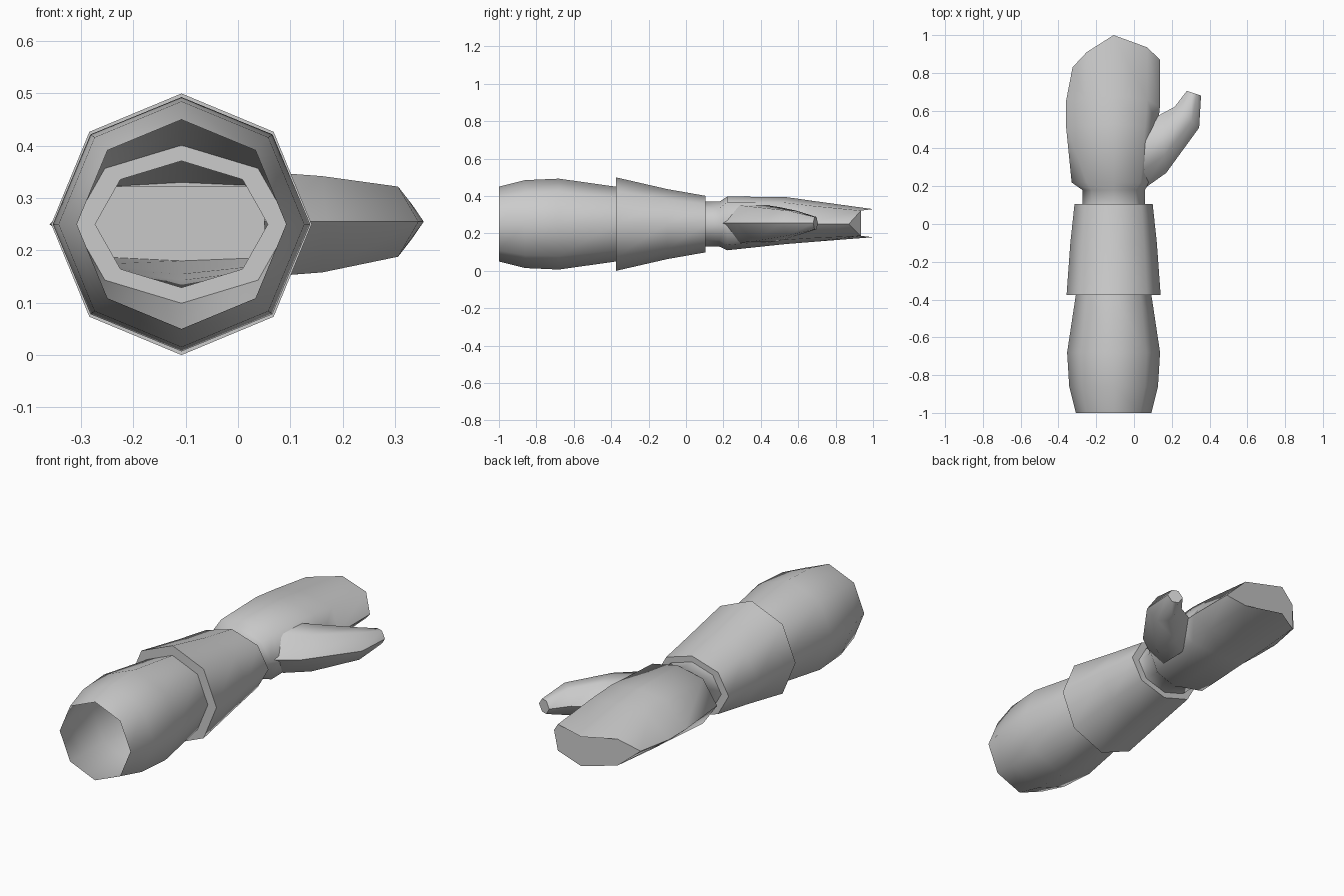
import bpy, bmesh, math

if "Cube" in bpy.data.objects:
    bpy.data.objects.remove(bpy.data.objects["Cube"])

CX, CZ = -0.108, 0.25   # long axis of the arm


def loft(name, rings, cap_end=False):
    """Skin a list of equal-sized point rings into one smooth-by-angle object."""
    bm = bmesh.new()
    loops = [[bm.verts.new(p) for p in ring] for ring in rings]
    n = len(loops[0])
    for a, b in zip(loops, loops[1:]):
        for i in range(n):
            j = (i + 1) % n
            bm.faces.new((a[i], a[j], b[j], b[i]))
    if cap_end:
        bm.faces.new(loops[-1])
    bmesh.ops.recalc_face_normals(bm, faces=bm.faces)
    mesh = bpy.data.meshes.new(name)
    bm.to_mesh(mesh)
    bm.free()
    obj = bpy.data.objects.new(name, mesh)
    bpy.context.collection.objects.link(obj)
    bpy.context.view_layer.objects.active = obj
    obj.select_set(True)
    bpy.ops.object.shade_smooth_by_angle(angle=math.radians(62))
    obj.select_set(False)
    return obj


def octagon(y, rx, rz):
    """Eight-sided ring around the arm axis."""
    return [(CX + rx * math.cos(i * math.pi / 4), y,
             CZ + rz * math.sin(i * math.pi / 4)) for i in range(8)]


def palm_ring(right, right_mid, mid, left_mid, left, top, bottom, k=0.8):
    """Eight-sided ring through five (x, y) columns; mid column is tallest."""
    zc = 0.25
    hi, lo = zc + (top - zc) * k, zc + (bottom - zc) * k
    return [(*right, zc), (*right_mid, hi), (*mid, top), (*left_mid, hi),
            (*left, zc), (*left_mid, lo), (*mid, bottom), (*right_mid, lo)]


def thumb_ring(outer, inner, top, bottom):
    """Six-sided ring spanning two (x, y) edge points."""
    def at(t, z):
        return tuple(o + (i - o) * t for o, i in zip(outer, inner)) + (z,)
    zc = 0.255
    return [at(0, zc), at(0.3, top), at(0.72, top),
            at(1, zc), at(0.72, bottom), at(0.3, bottom)]


# open sleeve
loft("sleeve", [octagon(-1.0, 0.2, 0.2), octagon(-0.86, 0.235, 0.235),
                octagon(-0.68, 0.246, 0.243), octagon(-0.375, 0.2, 0.2)])

# flared cuff, with the step at the back and the shoulder down to the wrist
loft("cuff", [octagon(-0.375, 0.2, 0.2), octagon(-0.375, 0.249, 0.25),
              octagon(-0.1, 0.229, 0.187), octagon(0.105, 0.207, 0.151),
              octagon(0.105, 0.165, 0.121)])

# mitten hand
loft("hand", [
    octagon(0.105, 0.165, 0.121),
    octagon(0.18, 0.165, 0.121),
    palm_ring((0.085, 0.22), (0.035, 0.22), (CX, 0.22), (-0.25, 0.22),
              (-0.33, 0.22), 0.397, 0.11),
    palm_ring((0.125, 0.5), (0.06, 0.52), (CX, 0.53), (-0.26, 0.52),
              (-0.36, 0.52), 0.395, 0.143),
    palm_ring((0.137, 0.62), (0.07, 0.66), (CX, 0.68), (-0.26, 0.67),
              (-0.36, 0.65), 0.374, 0.155),
    palm_ring((0.137, 0.87), (0.07, 0.935), (CX, 1.0), (-0.25, 0.91),
              (-0.325, 0.83), 0.33, 0.18, 0.9),
], cap_end=True)

# thumb
loft("thumb", [
    thumb_ring((0.05, 0.185), (0.06, 0.53), 0.35, 0.15),
    thumb_ring((0.17, 0.27), (0.14, 0.58), 0.342, 0.158),
    thumb_ring((0.345, 0.51), (0.215, 0.62), 0.322, 0.188),
    thumb_ring((0.355, 0.68), (0.28, 0.705), 0.288, 0.222),
], cap_end=True)
